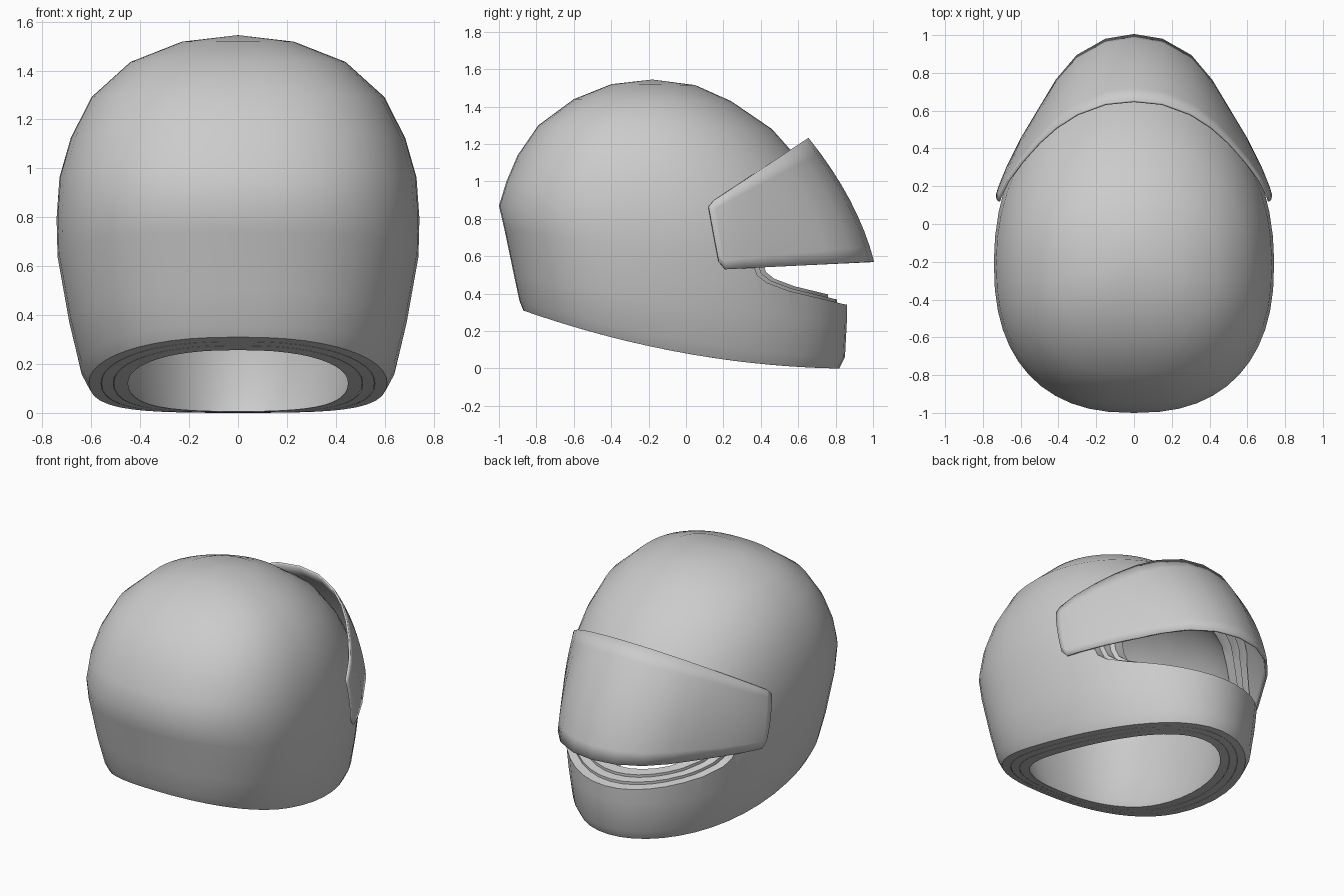
import bpy, bmesh, math
from mathutils import Vector

cube = bpy.data.objects.get("Cube")
if cube:
    bpy.data.objects.remove(cube, do_unlink=True)

grey = bpy.data.materials.new("plain grey")
grey.use_nodes = True
grey.diffuse_color = (0.6, 0.6, 0.6, 1)
grey.node_tree.nodes["Principled BSDF"].inputs["Base Color"].default_value = (0.6, 0.6, 0.6, 1)

SEGMENTS = 48
WIDEST_Y = -0.2

# Slanted rings of the shell: back y, back z, front y, front z, half width, sag
RINGS = [
    (-0.87, 0.31, 0.82, 0.00, 0.61, 0.07),
    (-0.89, 0.36, 0.85, 0.06, 0.645, 0.06),
    (-0.92, 0.50, 0.86, 0.25, 0.69, 0.03),
    (-0.97, 0.74, 0.86, 0.50, 0.738, 0.0),
    (-1.00, 0.87, 0.82, 0.70, 0.742, 0.0),
    (-0.96, 1.00, 0.74, 0.92, 0.73, 0.0),
    (-0.90, 1.14, 0.62, 1.10, 0.685, 0.0),
    (-0.79, 1.30, 0.46, 1.28, 0.60, 0.0),
    (-0.60, 1.44, 0.24, 1.43, 0.44, 0.0),
    (-0.40, 1.52, 0.05, 1.515, 0.23, 0.0),
]


def finish(name, bm, angle=35):
    bmesh.ops.recalc_face_normals(bm, faces=bm.faces)
    mesh = bpy.data.meshes.new(name)
    bm.to_mesh(mesh)
    bm.free()
    mesh.materials.append(grey)
    obj = bpy.data.objects.new(name, mesh)
    bpy.context.collection.objects.link(obj)
    smooth(obj, angle)
    return obj


def smooth(obj, angle):
    bpy.ops.object.select_all(action='DESELECT')
    obj.select_set(True)
    bpy.context.view_layer.objects.active = obj
    bpy.ops.object.shade_smooth_by_angle(angle=math.radians(angle))


def lower(z, inset):
    # The inset also pulls the dome down
    return z - inset * max(0, (z - 0.7) / 0.85)


def add_ring(bm, ring, inset):
    back, zb, front, zf, width, sag = ring
    yb, yf, w = back + inset, front - inset, width - inset
    verts = []
    for i in range(SEGMENTS):
        a = math.tau * i / SEGMENTS
        c, s = math.cos(a), math.sin(a)
        # Squarer at the back, elliptical towards the chin
        power = 2 / (2.4 if s < 0 else 2.0)
        x = math.copysign(abs(c) ** power, c) * w
        reach = (yf - WIDEST_Y) if s > 0 else (WIDEST_Y - yb)
        y = WIDEST_Y + math.copysign(abs(s) ** power, s) * reach
        t = (y - back) / (front - back)
        z = zb + (zf - zb) * t - sag * 4 * t * (1 - t)
        verts.append(bm.verts.new((x, y, lower(z, inset))))
    return verts


def make_layer(name, outer, inner, opening_scale):
    # Closed solid: outer wall, bottom rim and inner wall
    bm = bmesh.new()
    loops = [add_ring(bm, r, outer) for r in reversed(RINGS)]
    loops += [add_ring(bm, r, inner) for r in RINGS]
    for a, b in zip(loops, loops[1:]):
        for i in range(SEGMENTS):
            j = (i + 1) % SEGMENTS
            bm.faces.new((a[i], a[j], b[j], b[i]))
    for loop, inset in ((loops[0], outer), (loops[-1], inner)):
        tip = bm.verts.new((0, -0.18, lower(1.545, inset)))
        for i in range(SEGMENTS):
            bm.faces.new((loop[i], loop[(i + 1) % SEGMENTS], tip))
    layer = finish(name, bm)
    cutter = make_opening_cutter(opening_scale)
    mod = layer.modifiers.new("face opening", 'BOOLEAN')
    mod.operation, mod.solver, mod.object = 'DIFFERENCE', 'EXACT', cutter
    bpy.context.view_layer.objects.active = layer
    bpy.ops.object.modifier_apply(modifier=mod.name)
    bpy.data.objects.remove(cutter, do_unlink=True)
    smooth(layer, 35)


# Side outline of the face opening
OPENING = [(0.36, 0.56), (0.38, 0.50), (0.43, 0.46), (0.55, 0.415), (0.84, 0.345),
           (1.3, 0.25), (1.3, 1.02), (0.62, 1.02), (0.45, 1.0), (0.36, 0.9), (0.33, 0.75)]


def make_opening_cutter(scale):
    bm = bmesh.new()
    centre = Vector((0.9, 0.68))
    points = [centre + (Vector(p) - centre) * scale for p in OPENING]
    face = bm.faces.new([bm.verts.new((-1, p.x, p.y)) for p in points])
    moved = bmesh.ops.extrude_face_region(bm, geom=[face])["geom"]
    bmesh.ops.translate(bm, vec=(2, 0, 0),
                        verts=[v for v in moved if isinstance(v, bmesh.types.BMVert)])
    cutter = finish("opening_cutter", bm)
    cutter.hide_render = True
    return cutter


# Shell, sealing gasket and liner, stepped around the opening
make_layer("outer_shell", 0.0, 0.05, 1.0)
make_layer("opening_gasket", 0.052, 0.10, 0.955)
make_layer("inner_liner", 0.102, 0.16, 0.91)

# Visor columns: x, bottom y, top y
COLUMNS = [(0, 1.0, 0.65), (0.15, 0.975, 0.635), (0.3, 0.89, 0.58), (0.41, 0.76, 0.51),
           (0.5, 0.61, 0.43), (0.59, 0.46, 0.33), (0.665, 0.31, 0.23), (0.705, 0.21, 0.15),
           (0.715, 0.175, 0.12)]
ROWS = 8


def make_visor():
    bm = bmesh.new()
    columns = [(-x, b, t) for x, b, t in reversed(COLUMNS[1:])] + COLUMNS
    grid = []
    for x, y_low, y_high in columns:
        z_low = 0.53 + 0.05 * (y_low - 0.2)
        z_high = 0.88 + 0.66 * (y_high - 0.12)
        if abs(x) > 0.71:
            # Rounded rear corners
            z_low, z_high = 0.57, 0.865
        column = []
        for r in range(ROWS + 1):
            t = r / ROWS
            bulge = 4 * t * (1 - t)
            forward = max(0, (y_low - 0.2) / 0.8)
            column.append(bm.verts.new((
                x * (1 + 0.015 * bulge),
                y_low + (y_high - y_low) * t + 0.045 * bulge * forward,
                z_low + (z_high - z_low) * t)))
        grid.append(column)
    for a, b in zip(grid, grid[1:]):
        for r in range(ROWS):
            bm.faces.new((a[r], b[r], b[r + 1], a[r + 1]))
    visor = finish("visor", bm)
    mod = visor.modifiers.new("thickness", 'SOLIDIFY')
    mod.thickness, mod.offset = 0.012, 0


make_visor()
